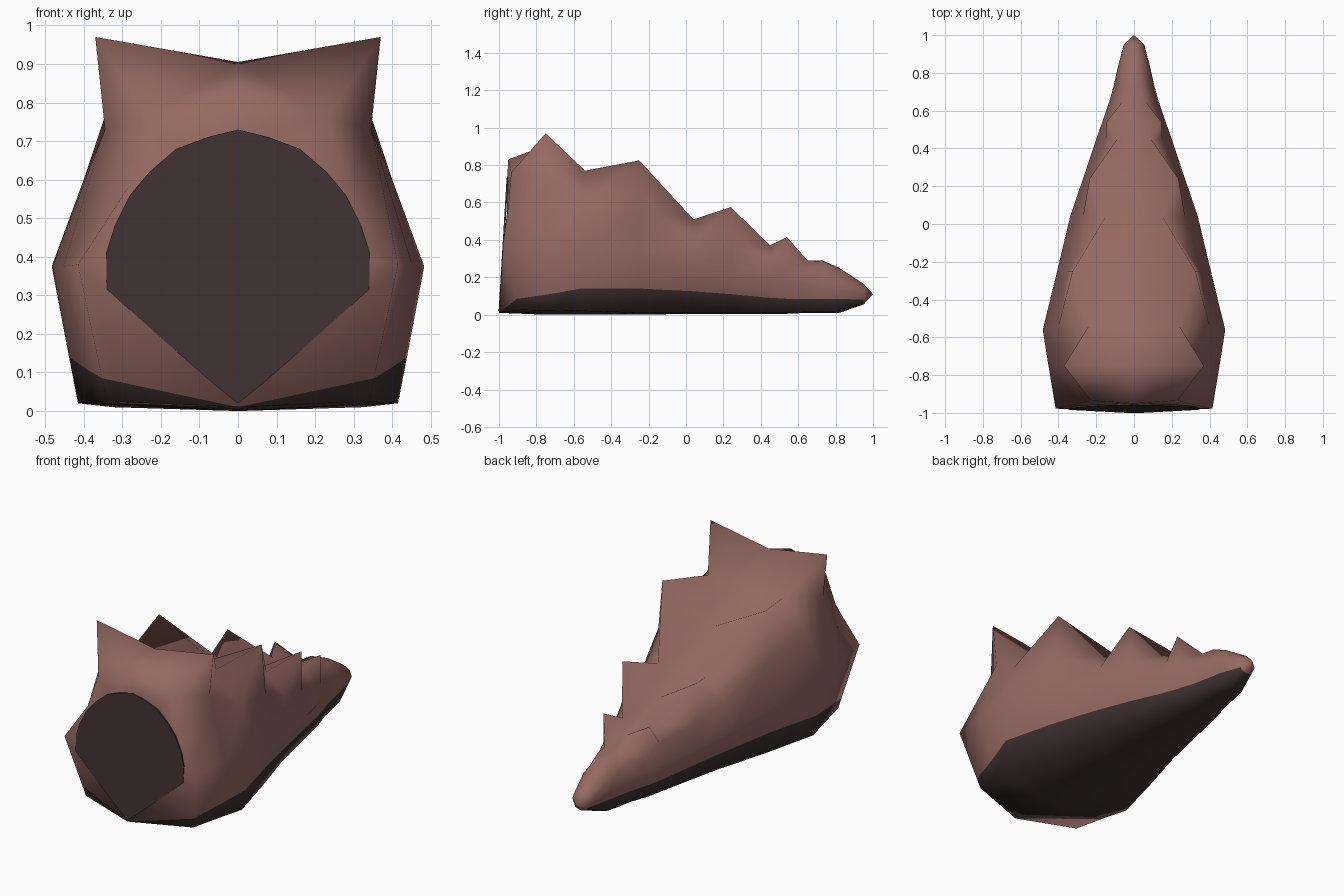
import bpy, bmesh, math
from mathutils import Vector

if "Cube" in bpy.data.objects:
    bpy.data.objects.remove(bpy.data.objects["Cube"])


def material(name, rgb):
    m = bpy.data.materials.new(name)
    m.diffuse_color = (*rgb, 1)
    m.use_nodes = True
    m.node_tree.nodes["Principled BSDF"].inputs["Base Color"].default_value = m.diffuse_color
    return m


brown = material("dusty brown", (0.305, 0.144, 0.122))
dark = material("dark brown", (0.05, 0.031, 0.03))


def finish(name, bm, mats, angle):
    bmesh.ops.recalc_face_normals(bm, faces=bm.faces)
    me = bpy.data.meshes.new(name)
    bm.to_mesh(me)
    bm.free()
    ob = bpy.data.objects.new(name, me)
    bpy.context.collection.objects.link(ob)
    for m in mats:
        me.materials.append(m)
    bpy.ops.object.select_all(action='DESELECT')
    ob.select_set(True)
    bpy.context.view_layer.objects.active = ob
    bpy.ops.object.shade_smooth_by_angle(angle=math.radians(angle))
    return ob


def front_y(z):
    """The front end leans back slightly."""
    return -1 + 0.06 * z


# Cross-sections: y, bottom middle z, bottom corner, underside colour line z,
# widest point, shoulder, crest (spike tip or valley), top middle z.
# Points are (x, z) with an optional own y; spikes are the odd rings up to 7.
SECTIONS = [
    (None, .01, (.34, .025, -.89), .085, (.415, .38), (.285, .58, -.95), (.23, .76, -.935), .83),
    (-.75, .00, (.375, .022, -.72), .11, (.453, .375), (.345, .73), (.37, .97), .905),
    (-.54, .00, (.415, .02, -.56), .14, (.483, .375, -.56), (.40, .60), (.24, .77), .765),
    (-.25, .00, (.325, .01), .14, (.407, .32), (.35, .55), (.325, .825), .65),
    (.04, .005, (.24, .01), .125, (.338, .26), (.27, .40), (.15, .51), .505),
    (.24, .005, (.195, .01), .11, (.27, .22), (.235, .35), (.235, .575), .43),
    (.45, .005, (.15, .01), .09, (.20, .19), (.15, .29), (.09, .37), .365),
    (.54, .005, (.13, .01), .085, (.168, .18), (.145, .25), (.145, .415), .33),
    (.65, .01, (.10, .015), .085, (.13, .165), (.10, .24), (.06, .29), .29),
    (.73, .01, (.085, .015), .085, (.108, .15), (.085, .22), (.05, .285), .29),
    (.82, .01, (.07, .02), .085, (.088, .14), (.075, .20), (.04, .245), .25),
    (.95, .055, (.035, .065), .08, (.055, .11), (.045, .14), (.025, .155), .165),
]

# Tail body with two rows of spikes
bm = bmesh.new()
rings = []
for y, z0, corner, zd, wide, shoulder, crest, z1 in SECTIONS:
    def place(p):
        if len(p) == 3:
            return Vector((p[0], p[2], p[1]))
        return Vector((p[0], front_y(p[1]) if y is None else y, p[1]))
    c, w = place(corner), place(wide)
    line = c.lerp(w, (zd - c.z) / (w.z - c.z))
    half = [c, line, w, place(shoulder), place(crest)]
    loop = [place((0, z0))] + half + [place((0, z1))]
    loop += [Vector((-p.x, p.y, p.z)) for p in reversed(half)]
    rings.append([bm.verts.new(p) for p in loop])

n = 12
CREST = (5, 7)
for k, (a, b) in enumerate(zip(rings, rings[1:])):
    for i in range(n):
        j = (i + 1) % n
        if k < 8 and (i in CREST or j in CREST):
            # fold strips so the spikes stand clear of the back
            tip_j = j in CREST
            a_spike = k % 2 == 1
            avoid_j = tip_j == a_spike   # which end of ring a stays off the fold
            if not a_spike and k >= 2 and i in (4, 7):
                avoid_j = not avoid_j
            if avoid_j:
                tris = [(a[i], a[j], b[j]), (a[i], b[j], b[i])]
            else:
                tris = [(a[i], a[j], b[i]), (a[j], b[j], b[i])]
        elif k == 0 and i == n - 1:
            tris = [(a[i], a[j], b[i]), (a[j], b[j], b[i])]
        else:
            tris = [(a[i], a[j], b[j], b[i])]
        for t, vs in enumerate(tris):
            f = bm.faces.new(vs)
            under = i in (0, 1, n - 2, n - 1)
            # one small front corner of the underside stays brown
            f.material_index = int(under and not (k == 0 and i == n - 1 and t == 0))

# Front end: lower corner facets, then a flat panel with an inner ring
r = rings[0]
for c, l, w in ((1, 2, 3), (11, 10, 9)):
    bm.faces.new((r[0], r[c], r[l])).material_index = 1
    bm.faces.new((r[0], r[l], r[w]))
panel = [r[i] for i in (0, 3, 4, 5, 6, 7, 8, 9)]
mid = Vector((0, front_y(.45), .45))
inner = [bm.verts.new(mid + (v.co - mid) * .7) for v in panel]
for i in range(8):
    j = (i + 1) % 8
    bm.faces.new((panel[i], panel[j], inner[j], inner[i]))
bm.faces.new(inner)

# Rounded tip
tip = bm.verts.new((0, 1, .11))
for i in range(n):
    bm.faces.new((rings[-1][i], rings[-1][(i + 1) % n], tip))
finish("spiked_tail", bm, [brown, dark], 95)

# Dark patch on the front end
half = [(.06, .068), (.20, .19), (.34, .316), (.342, .41), (.32, .48), (.28, .56),
        (.23, .62), (.16, .68), (.08, .71)]
outline = [(0, .02)] + half + [(0, .73)] + [(-x, z) for x, z in reversed(half)]
bm = bmesh.new()
rim = [[bm.verts.new((x, front_y(z) + d, z)) for x, z in outline] for d in (-.003, .006)]
bm.faces.new(rim[0])
bm.faces.new(rim[1])
for i in range(len(outline)):
    j = (i + 1) % len(outline)
    bm.faces.new((rim[0][i], rim[0][j], rim[1][j], rim[1][i]))
finish("front_patch", bm, [dark], 30)
